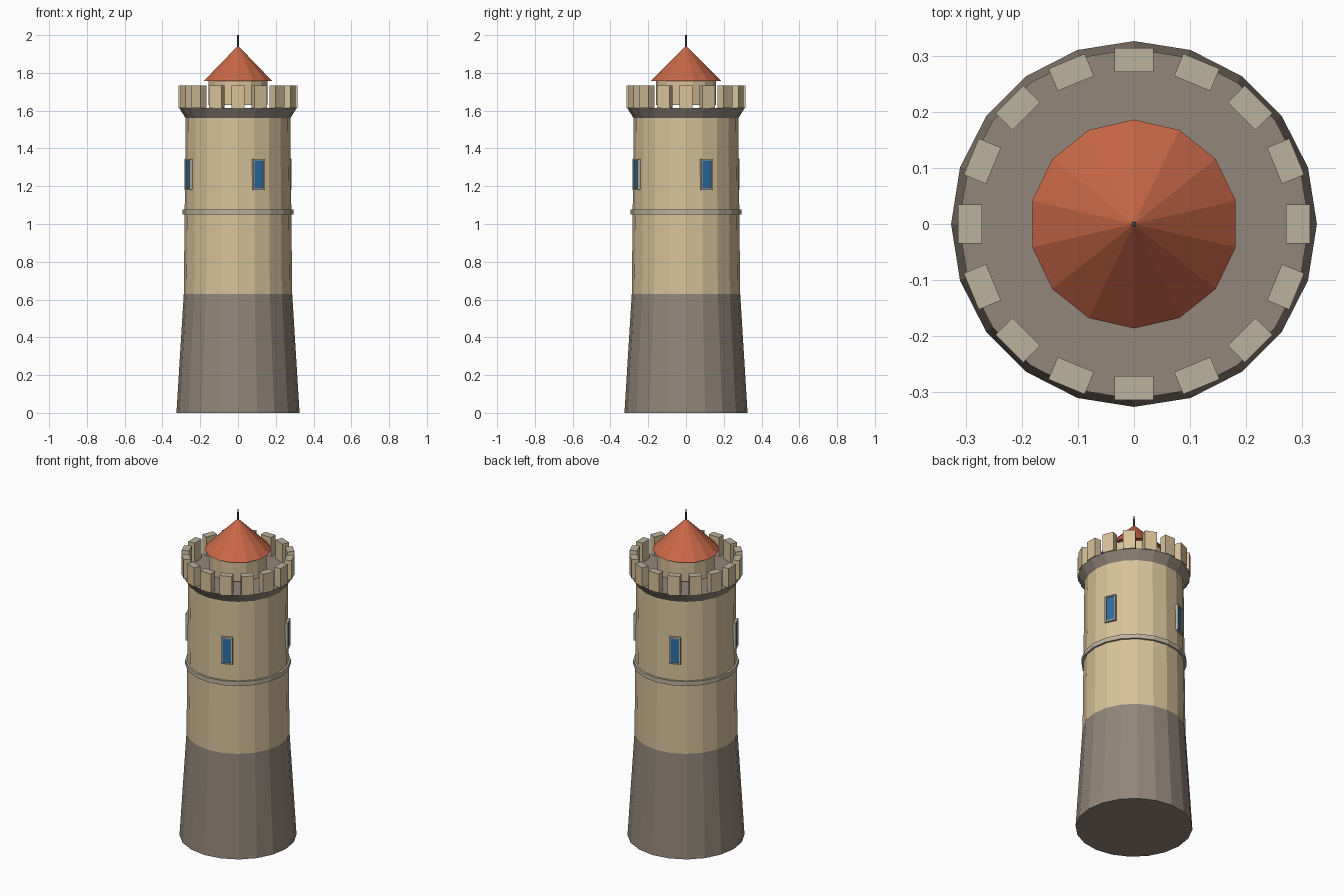
import bpy, bmesh, math
from mathutils import Matrix, Vector

cube = bpy.data.objects.get("Cube")
if cube:
    bpy.data.objects.remove(cube, do_unlink=True)


def material(name, srgb):
    """Flat material from an 8-bit sRGB colour."""
    rgb = [((c / 255 + 0.055) / 1.055) ** 2.4 for c in srgb]
    m = bpy.data.materials.new(name)
    m.use_nodes = True
    m.diffuse_color = (*rgb, 1)
    m.node_tree.nodes["Principled BSDF"].inputs["Base Color"].default_value = (*rgb, 1)
    return m


STONE = material("grey stone", (146, 134, 122))
WALL = material("tan wall", (216, 194, 154))
TRIM = material("pale trim", (188, 178, 157))
ROOF = material("red tile", (200, 103, 72))
GLASS = material("blue glass", (45, 110, 165))
METAL = material("dark metal", (80, 80, 85))


def finish(bm, name, *mats):
    bmesh.ops.recalc_face_normals(bm, faces=bm.faces)
    mesh = bpy.data.meshes.new(name)
    bm.to_mesh(mesh)
    bm.free()
    for m in mats:
        mesh.materials.append(m)
    obj = bpy.data.objects.new(name, mesh)
    bpy.context.collection.objects.link(obj)
    return obj


def lathe(name, profile, sides, mat):
    """Stack rings of (radius, height); a corner always points to the front."""
    bm = bmesh.new()
    rings = []
    for r, z in profile:
        angles = [math.tau * i / sides - math.pi / 2 for i in range(sides)]
        rings.append([bm.verts.new((r * math.cos(a), r * math.sin(a), z)) for a in angles])
    for low, high in zip(rings, rings[1:]):
        for i in range(sides):
            j = (i + 1) % sides
            bm.faces.new((low[i], low[j], high[j], high[i]))
    bm.faces.new(rings[0])
    bm.faces.new(rings[-1])
    return finish(bm, name, mat)


def box(bm, size, centre, angle):
    """Box placed in a frame whose x axis points outwards at the given angle."""
    mat = (Matrix.Rotation(angle, 4, "Z") @ Matrix.Translation(centre)
           @ Matrix.Diagonal((*size, 1)))
    return bmesh.ops.create_cube(bm, size=1, matrix=mat)["verts"]


# Tower body
lathe("stone_base", [(0.326, 0), (0.287, 0.63)], 20, STONE)
lathe("tower_wall", [(0.287, 0.63), (0.277, 1.56)], 20, WALL)
lathe("string_course", [(0.294, 1.05), (0.294, 1.077)], 20, TRIM)
lathe("parapet_collar", [(0.277, 1.56), (0.312, 1.615)], 20, STONE)

# Battlements, with pale tops
bm = bmesh.new()
for i in range(16):
    box(bm, (0.043, 0.07, 0.117), (0.2925, 0, 1.6735), math.tau * i / 16)
bm.normal_update()
for f in bm.faces:
    f.material_index = 1 if f.normal.z > 0.5 else 0
finish(bm, "battlements", WALL, TRIM)

# Turret, roof and spike
lathe("turret", [(0.16, 1.63), (0.16, 1.757)], 14, WALL)
lathe("roof", [(0.186, 1.757), (0.004, 1.94)], 14, ROOF)
lathe("roof_spike", [(0.005, 1.93), (0.004, 2.0)], 8, METAL)

# Four windows, each a framed pane
for i, side in enumerate(("front", "left", "back", "right")):
    angle = math.radians(-67.5 + 90 * i)
    bm = bmesh.new()
    for s in (-1, 1):
        box(bm, (0.03, 0.008, 0.165), (0.277, s * 0.029, 1.262), angle)
        box(bm, (0.03, 0.05, 0.008), (0.277, 0, 1.262 + s * 0.0785), angle)
    finish(bm, side + "_window_frame", TRIM)
    bm = bmesh.new()
    box(bm, (0.009, 0.05, 0.149), (0.282, 0, 1.262), angle)
    finish(bm, side + "_window_pane", GLASS)
